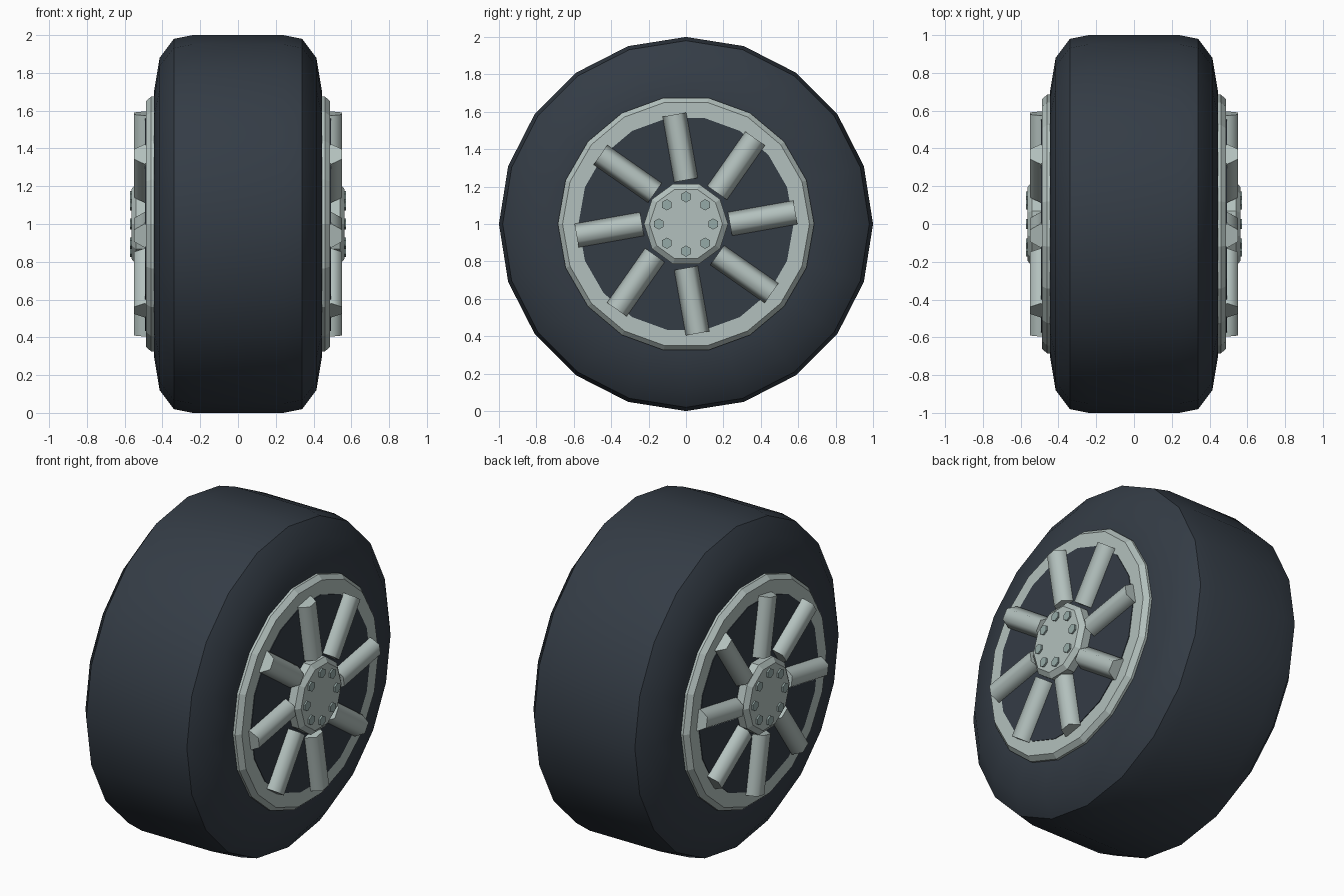
import bpy, bmesh
from math import cos, sin, pi, radians
from mathutils import Matrix, Vector

cube = bpy.data.objects.get("Cube")
if cube:
    bpy.data.objects.remove(cube, do_unlink=True)


def material(name, rgb):
    m = bpy.data.materials.new(name)
    m.use_nodes = True
    m.diffuse_color = (*rgb, 1)
    m.node_tree.nodes["Principled BSDF"].inputs["Base Color"].default_value = (*rgb, 1)
    return m


rubber = material("dark rubber", (0.034, 0.045, 0.060))
metal = material("pale metal", (0.45, 0.53, 0.51))
bolt_metal = material("bolt metal", (0.30, 0.40, 0.385))

CENTRE = Vector((0, 0, 1))


def finish(name, bm, mat, smooth=None):
    bmesh.ops.recalc_face_normals(bm, faces=bm.faces)
    mesh = bpy.data.meshes.new(name)
    bm.to_mesh(mesh)
    bm.free()
    mesh.materials.append(mat)
    ob = bpy.data.objects.new(name, mesh)
    ob.location = CENTRE
    bpy.context.collection.objects.link(ob)
    if smooth:
        bpy.ops.object.select_all(action='DESELECT')
        ob.select_set(True)
        bpy.context.view_layer.objects.active = ob
        bpy.ops.object.shade_smooth_by_angle(angle=radians(smooth))
    return ob


def lathe(name, profile, sides, mat, smooth=None, closed=False, flip=1):
    """Spin (x, radius) points around the axle; ends are capped unless closed."""
    bm = bmesh.new()
    rings = [[bm.verts.new((flip * x, r * cos(2 * pi * i / sides), r * sin(2 * pi * i / sides)))
              for i in range(sides)] for x, r in profile]
    pairs = list(zip(rings, rings[1:]))
    if closed:
        pairs.append((rings[-1], rings[0]))
    else:
        bm.faces.new(rings[0])
        bm.faces.new(rings[-1])
    for a, b in pairs:
        for i in range(sides):
            j = (i + 1) % sides
            bm.faces.new((a[i], a[j], b[j], b[i]))
    return finish(name, bm, mat, smooth)


def prism(bm, start, end, radius, sides, spin=0):
    """Add a capped prism running from start to end."""
    d = end - start
    m = (Matrix.Translation((start + end) / 2)
         @ d.to_track_quat('Z', 'X').to_matrix().to_4x4() @ Matrix.Rotation(spin, 4, 'Z'))
    bmesh.ops.create_cone(bm, cap_ends=True, segments=sides, radius1=radius,
                          radius2=radius, depth=d.length, matrix=m)


# Tyre
half = [(0.24, 1.0), (0.34, 0.98), (0.415, 0.88), (0.445, 0.70), (0.447, 0.60)]
lathe("tyre", [(-x, r) for x, r in reversed(half)] + half, 20, rubber, 40)

for side, flip in (("left", 1), ("right", -1)):
    # Rim ring and the dark disc filling it
    lathe(side + "_rim", [(0.44, 0.685), (0.46, 0.685), (0.488, 0.66), (0.488, 0.56), (0.44, 0.56)],
          18, metal, closed=True, flip=flip)
    lathe(side + "_rim_disc", [(0.44, 0.575), (0.492, 0.575)], 18, rubber, flip=flip)
    # Hub with bevelled face
    lathe(side + "_hub", [(0.45, 0.225), (0.54, 0.225), (0.563, 0.195)], 10, metal, flip=flip)

    # Eight slanted spokes and eight hub bolts
    spokes, bolts = bmesh.new(), bmesh.new()
    for k in range(8):
        turn = Matrix.Rotation(k * pi / 4, 4, 'X')
        prism(spokes, turn @ Vector((flip * 0.495, 0.235, 0.0)),
              turn @ Vector((flip * 0.495, 0.585, 0.062)), 0.064, 6, pi / 6)
        spot = turn @ Vector((0, 0.145, 0))
        prism(bolts, spot + Vector((flip * 0.55, 0, 0)),
              spot + Vector((flip * 0.573, 0, 0)), 0.03, 6, pi / 6)
    finish(side + "_spokes", spokes, metal, 65)
    finish(side + "_hub_bolts", bolts, bolt_metal)
